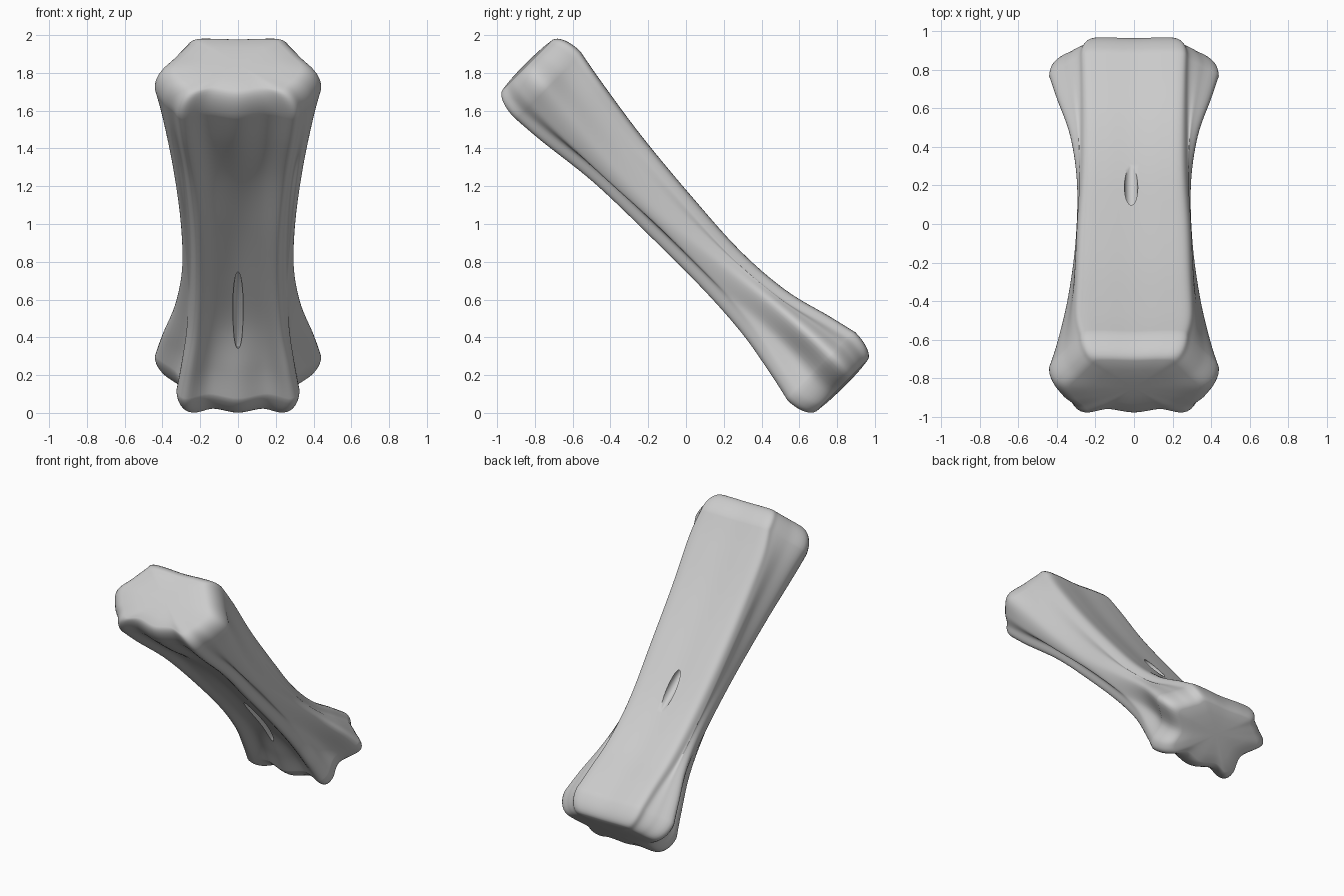
import bpy, bmesh, math
from mathutils import Vector, Matrix

cube = bpy.data.objects.get("Cube")
if cube:
    bpy.data.objects.remove(cube, do_unlink=True)

bone_grey = bpy.data.materials.new("bone_grey")
bone_grey.use_nodes = True
grey = (0.6, 0.6, 0.6, 1)
bone_grey.diffuse_color = grey
bone_grey.node_tree.nodes["Principled BSDF"].inputs["Base Color"].default_value = grey

# The shaft slopes down at 45 degrees: "along" runs toward the foot, "up" is its upper face
ALONG = Vector((0, 1, -1)).normalized()
UP = Vector((0, 1, 1)).normalized()
CENTRE = Vector((0, 0, 1))


def place(x, along, up):
    return CENTRE + Vector((x, 0, 0)) + ALONG * along + UP * up


def spline(points, t):
    """Smooth interpolation between four neighbouring lists of values."""
    a, b, c, d = points
    return [q + 0.5 * t * (r - p + t * (2 * p - 5 * q + 4 * r - s + t * (3 * (q - r) + s - p)))
            for p, q, r, s in zip(a, b, c, d)]


# along, top, bottom, top edge x, side ridge x, side ridge height,
# side groove x, side groove height, lower ridge x, hollow, notch
STATIONS = [
    (-1.04, .25, -.245, .28, .44, -.01, .40, -.12, .33, .00, .03),
    (-.85, .215, -.23, .30, .40, -.03, .37, -.13, .31, .01, .035),
    (-.50, .163, -.19, .29, .345, -.06, .32, -.13, .27, .035, .035),
    (-.10, .125, -.18, .28, .305, -.06, .29, -.11, .24, .05, .03),
    (.30, .102, -.18, .265, .295, -.02, .27, -.10, .235, .05, .03),
    (.62, .125, -.20, .265, .33, .02, .275, -.08, .25, .05, .04),
    (.88, .19, -.245, .27, .40, .04, .29, -.08, .285, .02, .045),
    (1.04, .228, -.28, .275, .44, .045, .32, -.09, .31, .00, .035),
]


def section(row):
    """Closed outline of one cross-section, mirrored left to right."""
    _, top, low, edge, side, side_h, groove, groove_h, ridge, hollow, notch = row
    half = [
        (edge * .55, top),
        (edge * .92, top - .005),
        (edge + .015, top - .05),
        (edge * .5 + side * .5, top * .45 + side_h * .55),
        (side, side_h),
        (groove, groove_h),
        (ridge + .015, low + .06),
        (ridge * .9, low),
        (ridge * .5, low + notch),
    ]
    return ([(0, top - .006)] + half + [(0, low + hollow)]
            + [(-x, h) for x, h in reversed(half)])


def rounded(points, steps):
    count = len(points)
    return [spline([points[(i + k) % count] for k in (-1, 0, 1, 2)], j / steps)
            for i in range(count) for j in range(steps)]


# Rings along the shaft
rows = []
last = len(STATIONS) - 1
for i in range(last):
    near = [STATIONS[min(max(i + k, 0), last)] for k in (-1, 0, 1, 2)]
    rows += [spline(near, j / 8) for j in range(8)]
rows.append(STATIONS[-1])
rings = [(row[0], rounded(section(row), 6)) for row in rows]


def end_rings(ring, sign):
    """Rounded rim and gently domed face at one end."""
    along, outline = ring
    result = []
    for k in range(1, 9):
        angle = math.radians(10.5 * k)
        size = 1 - .27 * (1 - math.cos(angle))
        result.append((along + sign * .15 * math.sin(angle), size))
    result += [(along + sign * .157, .5), (along + sign * .16, .25)]
    return [(a, [(x * s, h * s) for x, h in outline]) for a, s in result]


rings = end_rings(rings[0], -1)[::-1] + rings + end_rings(rings[-1], 1)

bm = bmesh.new()
loops = [[bm.verts.new(place(x, along, h)) for x, h in outline] for along, outline in rings]
count = len(loops[0])
for first, second in zip(loops, loops[1:]):
    for i in range(count):
        j = (i + 1) % count
        bm.faces.new((first[i], first[j], second[j], second[i]))
for loop in (loops[0], loops[-1]):
    bmesh.ops.poke(bm, faces=[bm.faces.new(loop)])
bmesh.ops.recalc_face_normals(bm, faces=bm.faces)
mesh = bpy.data.meshes.new("bone")
bm.to_mesh(mesh)
bm.free()
bone = bpy.data.objects.new("bone", mesh)
bpy.context.collection.objects.link(bone)
mesh.materials.append(bone_grey)


def pit(name, x, along, up, tilt, size):
    """Slanted slot cut into the shaft by a long rounded cutter."""
    bpy.ops.mesh.primitive_uv_sphere_add(segments=24, ring_count=16)
    cutter = bpy.context.object
    cutter.name = name
    frame = Matrix((Vector((1, 0, 0)), ALONG, UP)).transposed().to_4x4()
    cutter.matrix_world = (Matrix.Translation(place(x, along, up)) @ frame
                           @ Matrix.Rotation(math.radians(tilt), 4, 'X')
                           @ Matrix.Diagonal((*size, 1)))
    cutter.data.materials.append(bone_grey)
    cutter.hide_render = True
    cut = bone.modifiers.new(name, 'BOOLEAN')
    cut.operation = 'DIFFERENCE'
    cut.solver = 'EXACT'
    cut.object = cutter
    return cutter


cutters = [pit("upper_slot_cutter", -.015, .17, .10, 9, (.035, .22, .04)),
           pit("lower_slot_cutter", 0, .50, -.143, -5, (.028, .28, .04))]

# Apply the slots, then remove the cutters
bpy.context.view_layer.update()
bpy.ops.object.select_all(action='DESELECT')
bone.select_set(True)
bpy.context.view_layer.objects.active = bone
for modifier in list(bone.modifiers):
    bpy.ops.object.modifier_apply(modifier=modifier.name)
for cutter in cutters:
    bpy.data.objects.remove(cutter, do_unlink=True)
bpy.ops.object.shade_smooth_by_angle(angle=math.radians(50))
